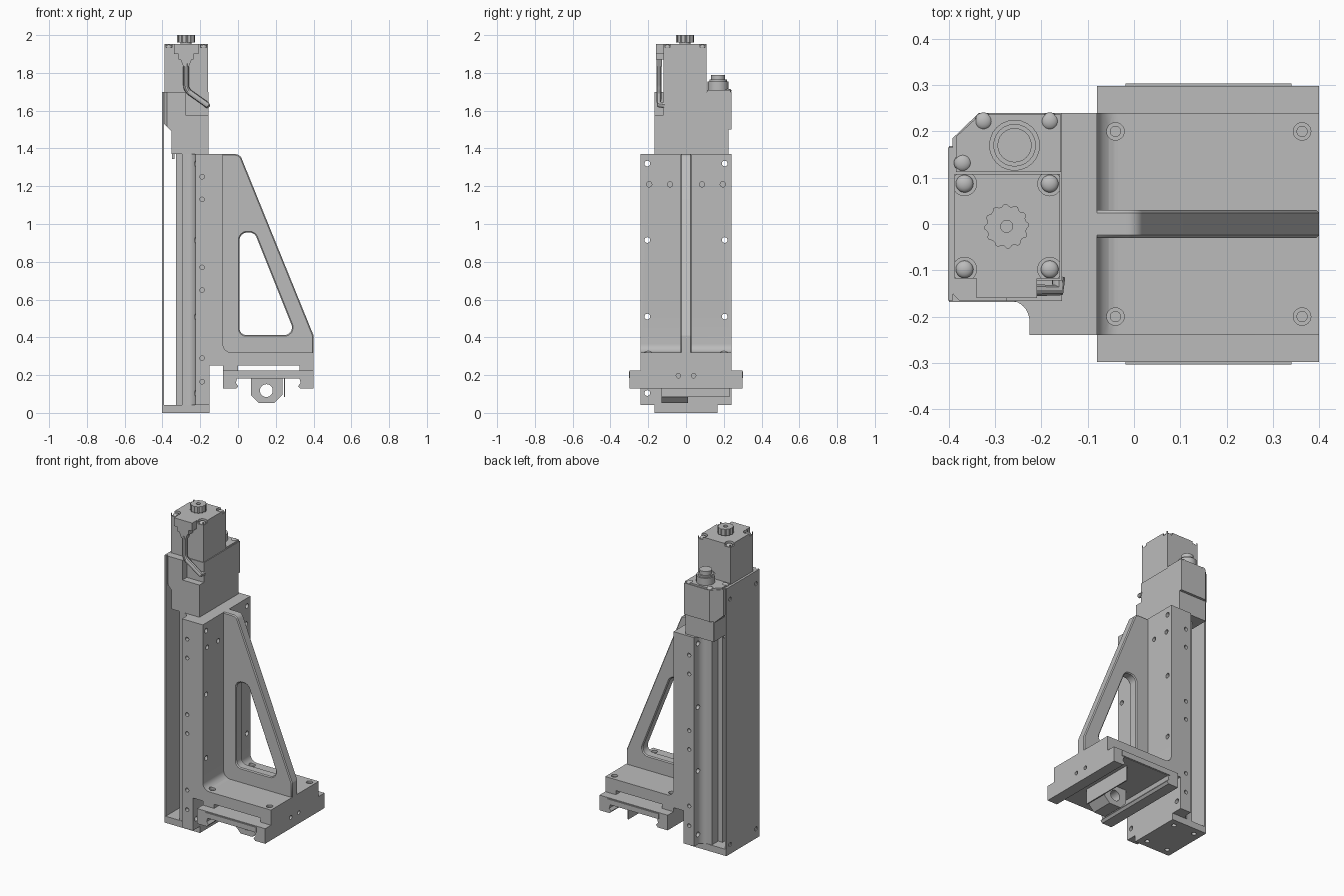
import bpy, bmesh, math
from mathutils import Vector, Matrix

cube = bpy.data.objects.get("Cube")
if cube:
    bpy.data.objects.remove(cube, do_unlink=True)

grey = bpy.data.materials.new("machined grey")
grey.use_nodes = True
grey.diffuse_color = (0.5, 0.5, 0.5, 1)
grey.node_tree.nodes["Principled BSDF"].inputs["Base Color"].default_value = (0.5, 0.5, 0.5, 1)


def finish(name, bm):
    bmesh.ops.recalc_face_normals(bm, faces=bm.faces)
    mesh = bpy.data.meshes.new(name)
    bm.to_mesh(mesh)
    bm.free()
    obj = bpy.data.objects.new(name, mesh)
    bpy.context.collection.objects.link(obj)
    mesh.materials.append(grey)
    return obj


def activate(obj):
    bpy.ops.object.select_all(action='DESELECT')
    obj.select_set(True)
    bpy.context.view_layer.objects.active = obj


def smooth(obj):
    activate(obj)
    bpy.ops.object.shade_smooth_by_angle(angle=math.radians(35))


def rounded(points, radii, steps=6):
    """Polygon with a fillet at each corner that has a radius."""
    out = []
    for i, (p, r) in enumerate(zip(points, radii)):
        p = Vector(p)
        a = (Vector(points[i - 1]) - p).normalized()
        b = (Vector(points[(i + 1) % len(points)]) - p).normalized()
        if not r:
            out.append(tuple(p))
            continue
        d = r / math.tan(a.angle(b) / 2)
        s, e = p + a * d, p + b * d
        c = p + (a + b).normalized() * math.hypot(r, d)
        for k in range(steps + 1):
            out.append(tuple(c + (s.lerp(e, k / steps) - c).normalized() * r))
    return out


def prism(name, points, axis, lo, hi):
    """Extrude a profile: axis Y takes (x, z) points, axis Z takes (x, y)."""
    place = (lambda a, b, t: (a, t, b)) if axis == 'Y' else (lambda a, b, t: (a, b, t))
    bm = bmesh.new()
    face = bm.faces.new([bm.verts.new(place(a, b, lo)) for a, b in points])
    ext = bmesh.ops.extrude_face_region(bm, geom=[face])["geom"]
    bmesh.ops.translate(bm, verts=[v for v in ext if isinstance(v, bmesh.types.BMVert)],
                        vec=place(0, 0, hi - lo))
    obj = finish(name, bm)
    smooth(obj)
    return obj


def box(name, x, y, z):
    return prism(name, [(x[0], y[0]), (x[1], y[0]), (x[1], y[1]), (x[0], y[1])], 'Z', *z)


TURN = {'X': Matrix.Rotation(math.pi / 2, 4, 'Y'),
        'Y': Matrix.Rotation(math.pi / 2, 4, 'X'), 'Z': Matrix()}


def cylinders(name, specs):
    """Each spec is centre, axis, radius and length."""
    bm = bmesh.new()
    for centre, axis, r, length in specs:
        bmesh.ops.create_cone(bm, cap_ends=True, segments=24, radius1=r, radius2=r, depth=length,
                              matrix=Matrix.Translation(centre) @ TURN[axis])
    obj = finish(name, bm)
    smooth(obj)
    return obj


def cut(obj, cutter):
    cutter.hide_render = True
    mod = obj.modifiers.new("cut", 'BOOLEAN')
    mod.operation, mod.solver, mod.object = 'DIFFERENCE', 'EXACT', cutter
    activate(obj)
    bpy.ops.object.modifier_apply(modifier="cut")
    bpy.data.objects.remove(cutter, do_unlink=True)
    smooth(obj)


SIDES = (-1, 1)

# Vertical slide: base, back cover, rail and carriage
foot = box("base_block", (-0.4, -0.15), (-0.168, 0.168), (0, 0.042))
cut(foot, cylinders("foot_holes", [((x, y, 0), 'Z', 0.014, 0.04)
                                   for x in (-0.35, -0.2) for y in (-0.12, 0.12)]))
cover = box("back_cover", (-0.402, -0.391), (-0.165, 0.165), (0, 1.7))
cut(cover, cylinders("cover_holes", [((-0.402, y, z), 'X', 0.013, 0.01)
                                     for y in (-0.13, 0.13) for z in (0.06, 1.62)]))
box("vertical_rail", (-0.328, -0.29), (-0.1, 0.1), (0.04, 1.38))

half = [(-0.15, 0.24), (-0.226, 0.24), (-0.226, 0.205)]
half += [(-0.27 + 0.044 * math.cos(a), 0.209 - 0.044 * math.sin(a))
         for a in (math.pi * k / 16 for k in range(1, 9))]
half += [(-0.297, 0.165)]
carriage = prism("slide_body", half + [(x, -y) for x, y in reversed(half)], 'Z', 0.042, 1.37)
side_holes = [((-0.19, s * 0.24, z), 'Y', 0.012, 0.05)
              for s in SIDES for z in (0.165, 0.29, 0.65, 0.77, 1.13, 1.25)]
through = [((-0.2, s * 0.205, z), 'X', 0.015, 0.4)
           for s in SIDES for z in (0.105, 0.51, 0.915, 1.32)]
cut(carriage, cylinders("body_holes", side_holes + through))

# Angle bracket with filleted corner
bracket = prism("angle_bracket", rounded(
    [(-0.15, 0.25), (0.4, 0.25), (0.4, 0.32), (-0.08, 0.32), (-0.08, 1.37), (-0.15, 1.37)],
    [0, 0, 0, 0.045, 0, 0]), 'Y', -0.24, 0.24)
face_holes = [((-0.08, s * y, 1.21), 'X', 0.014, 0.05) for s in SIDES for y in (0.085, 0.195)]
bolt_holes = [((x, s * 0.2, 0.33), 'Z', 0.019, 0.09) for s in SIDES for x in (-0.04, 0.363)]
cut(bracket, cylinders("bracket_holes", through[1:4] + through[5:] + face_holes + bolt_holes))
cylinders("bracket_bolts", [((x, s * 0.2, 0.295), 'Z', 0.012, 0.03)
                            for s in SIDES for x in (-0.04, 0.363)])

# Triangular rib with a window
rib = prism("gusset_rib", rounded(
    [(-0.09, 0.31), (0.4, 0.31), (0.4, 0.41), (0.01, 1.37), (-0.09, 1.37)],
    [0, 0, 0.02, 0.035, 0]), 'Y', -0.03, 0.03)
cut(rib, prism("window_cutter", rounded(
    [(0.008, 0.412), (0.305, 0.412), (0.088, 0.955), (0.008, 0.955)],
    [0.035, 0.04, 0.04, 0.04]), 'Y', -0.1, 0.1))
bevel = rib.modifiers.new("edge_bevel", 'BEVEL')
bevel.width, bevel.segments, bevel.limit_method = 0.006, 1, 'ANGLE'
bevel.angle_limit = math.radians(60)

# Horizontal carriage under the bracket
for name, x in (("inner_spacer", (-0.08, 0.0)), ("outer_spacer", (0.325, 0.4))):
    box(name, x, (-0.24, 0.24), (0.22, 0.252))
table = prism("dovetail_carriage", [
    (-0.08, 0.128), (-0.01, 0.128), (0.002, 0.142), (-0.012, 0.158), (-0.005, 0.182),
    (0.325, 0.182), (0.332, 0.158), (0.318, 0.142), (0.33, 0.128), (0.4, 0.128),
    (0.4, 0.224), (-0.08, 0.224)], 'Y', -0.298, 0.298)
cut(table, cylinders("carriage_holes", [((0.4, s * 0.04, 0.197), 'X', 0.012, 0.05) for s in SIDES]))
for s in SIDES:
    ends = sorted((s * 0.29, s * 0.303))
    box("end_plate", (-0.018, 0.34), ends, (0.185, 0.218))

# Drive nut and sensor blade
nut = prism("drive_nut", [(0.068, 0.185), (0.068, 0.095), (0.11, 0.052), (0.192, 0.052),
                          (0.235, 0.095), (0.235, 0.185)], 'Y', -0.13, 0.01)
cut(nut, cylinders("nut_bore", [((0.15, -0.06, 0.118), 'Y', 0.034, 0.4)]))
box("sensor_blade", (0.243, 0.25), (-0.13, 0.23), (0.085, 0.185))

# Motor mount housing
housing = prism("mount_housing", [
    (-0.392, -0.15), (-0.377, -0.166), (-0.155, -0.166), (-0.155, 0.24),
    (-0.335, 0.24), (-0.392, 0.185)], 'Z', 1.37, 1.7)
cut(housing, prism("underside_cutter", [(-0.45, 1.53), (-0.39, 1.53), (-0.352, 1.49),
                                        (-0.352, 1.3), (-0.45, 1.3)], 'Y', -0.3, 0.3))
cut(housing, box("cable_notch", (-0.275, -0.1), (-0.3, -0.122), (1.575, 1.8)))
cut(housing, box("rear_step", (-0.5, -0.1), (0.224, 0.3), (1.3, 1.5)))
box("lower_tab", (-0.35, -0.335), (-0.1, 0.1), (1.345, 1.4))
prism("cap_plate", [(-0.385, 0.112), (-0.158, 0.112), (-0.158, 0.236),
                    (-0.333, 0.236), (-0.385, 0.188)], 'Z', 1.69, 1.71)
socket = cylinders("round_socket", [((-0.258, 0.17, 1.73), 'Z', 0.055, 0.05),
                                    ((-0.258, 0.17, 1.735), 'Z', 0.046, 0.06)])
cut(socket, cylinders("socket_bore", [((-0.258, 0.17, 1.765), 'Z', 0.037, 0.05)]))

# Motor with notched corners
corners = [(x, y) for x in (-0.366, -0.182) for y in (-0.098, 0.087)]
motor = box("motor", (-0.388, -0.16), (-0.118, 0.108), (1.7, 1.952))
cut(motor, cylinders("corner_cutter", [((x, y, 1.95), 'Z', 0.026, 0.03) for x, y in corners]))


def domes(name, places, z):
    bm = bmesh.new()
    for x, y in places:
        bmesh.ops.create_uvsphere(bm, u_segments=20, v_segments=10, radius=0.019,
                                  matrix=Matrix.Translation((x, y, z)) @ Matrix.Diagonal((1, 1, 0.6, 1)))
    smooth(finish(name, bm))


domes("motor_screws", corners, 1.938)
domes("cap_screws", [(-0.325, 0.222), (-0.182, 0.222), (-0.37, 0.132)], 1.705)

# Hand knob with a grooved rim
rim = [(-0.275 + r * math.cos(a), -0.005 + r * math.sin(a))
       for r, a in ((0.048 if k % 4 < 2 else 0.043, math.tau * k / 48) for k in range(48))]
knob = prism("hand_knob", rim, 'Z', 1.96, 2.0)
cut(knob, cylinders("knob_bore", [((-0.275, -0.005, 2.0), 'Z', 0.013, 0.03)]))
cylinders("knob_shaft", [((-0.275, -0.005, 1.955), 'Z', 0.03, 0.02)])

# Plug and cable
prism("motor_plug", [(-0.34, 1.952), (-0.34, 1.9), (-0.315, 1.9), (-0.315, 1.87),
                     (-0.235, 1.87), (-0.235, 1.9), (-0.21, 1.9), (-0.21, 1.952)],
      'Y', -0.16, -0.115)
prism("plug_boot", [(-0.305, 1.872), (-0.29, 1.835), (-0.26, 1.835), (-0.245, 1.872)],
      'Y', -0.156, -0.126)
curve = bpy.data.curves.new("motor_cable", 'CURVE')
curve.dimensions, curve.bevel_depth, curve.bevel_resolution, curve.use_fill_caps = '3D', 0.015, 3, True
route = rounded([(-0.275, 1.85), (-0.275, 1.71), (-0.165, 1.632)], [0, 0.05, 0])
path = [(x, -0.143, z) for x, z in route] + [(-0.163, -0.115, 1.628)]
spline = curve.splines.new('POLY')
spline.points.add(len(path) - 1)
for point, co in zip(spline.points, path):
    point.co = (*co, 1)
cable = bpy.data.objects.new("motor_cable", curve)
bpy.context.collection.objects.link(cable)
curve.materials.append(grey)
activate(cable)
bpy.ops.object.convert(target='MESH')
smooth(cable)
